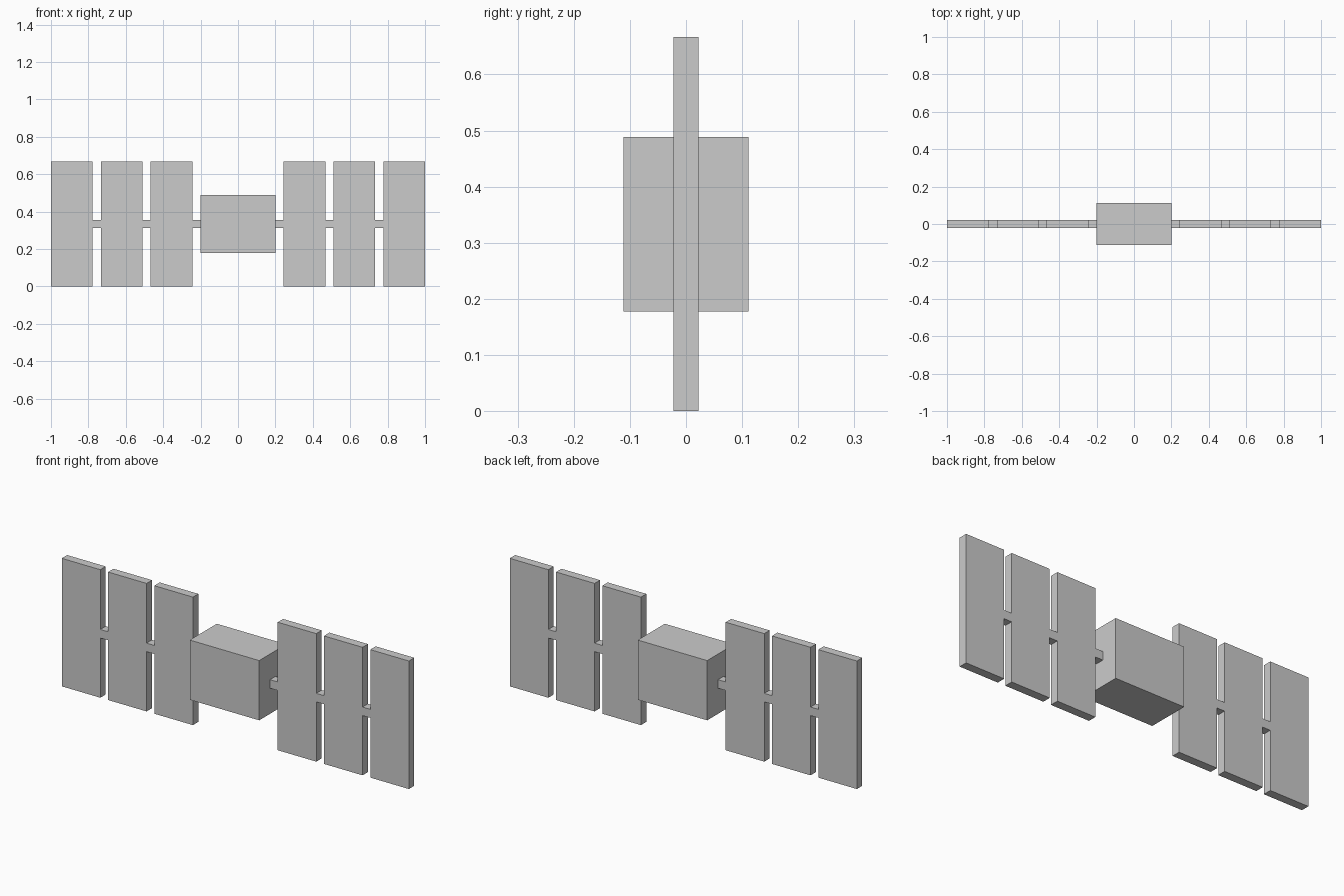
import bpy

if "Cube" in bpy.data.objects:
    bpy.data.objects.remove(bpy.data.objects["Cube"])

U = 2 / 90          # modelling unit: the model is 90 units long
MID_Z = 15 * U      # height of the centre line


def box(name, x, size):
    """Box centred on (x, 0, MID_Z), sizes in units."""
    bpy.ops.mesh.primitive_cube_add(size=1, location=(x * U, 0, MID_Z))
    obj = bpy.context.object
    obj.name = name
    obj.scale = [s * U for s in size]
    bpy.ops.object.transform_apply(location=False, rotation=False, scale=True)
    return obj


# central body
box("body", 0, (18, 10, 14))

# three panels on each side, each joined inwards by a short square strut
for side, sign in (("left", -1), ("right", 1)):
    for i in range(3):
        start = 9 + 12 * i
        box(f"{side}_strut_{i + 1}", sign * (start + 1), (2, 2, 2))
        box(f"{side}_panel_{i + 1}", sign * (start + 7), (10, 2, 30))
